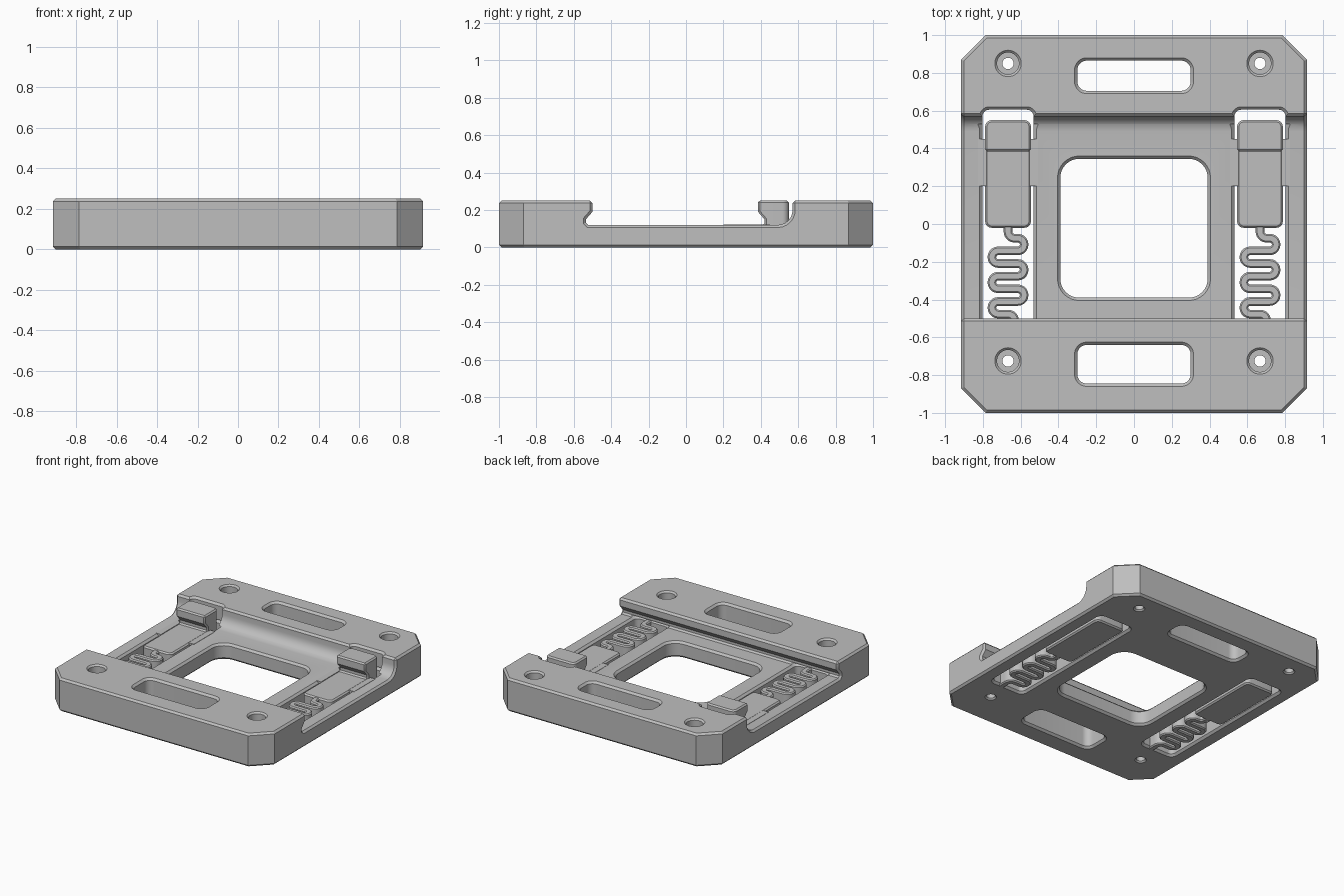
import bpy
import bmesh
from math import sin, cos, pi, radians
from mathutils import Vector

if "Cube" in bpy.data.objects:
    bpy.data.objects.remove(bpy.data.objects["Cube"], do_unlink=True)

grey = bpy.data.materials.new("plain_grey")
grey.use_nodes = True
colour = (0.52, 0.52, 0.52, 1)
grey.diffuse_color = colour
grey.node_tree.nodes["Principled BSDF"].inputs["Base Color"].default_value = colour

HEIGHT, FLOOR, CHAMFER = 0.25, 0.12, 0.015
CLIP_X = 0.667
parts = []


def loft(name, rings, keep=True):
    """Skin a stack of matching closed rings and cap both ends."""
    bm = bmesh.new()
    rows = [[bm.verts.new(p) for p in ring] for ring in rings]
    n = len(rows[0])
    for a, b in zip(rows, rows[1:]):
        for i in range(n):
            j = (i + 1) % n
            bm.faces.new((a[i], a[j], b[j], b[i]))
    bm.faces.new(rows[0][::-1])
    bm.faces.new(rows[-1])
    bmesh.ops.recalc_face_normals(bm, faces=bm.faces)
    mesh = bpy.data.meshes.new(name)
    bm.to_mesh(mesh)
    bm.free()
    mesh.materials.append(grey)
    obj = bpy.data.objects.new(name, mesh)
    bpy.context.collection.objects.link(obj)
    if keep:
        parts.append(obj)
    else:
        obj.hide_render = True
    return obj


def rounded(x0, x1, y0, y1, r, z, grow=0, steps=8):
    """Rounded rectangle ring at height z, grown outwards by an offset."""
    ring = []
    for q, (cx, cy) in enumerate([(x1 - r, y1 - r), (x0 + r, y1 - r),
                                  (x0 + r, y0 + r), (x1 - r, y0 + r)]):
        for k in range(steps + 1):
            a = (q + k / steps) * pi / 2
            ring.append((cx + (r + grow) * cos(a), cy + (r + grow) * sin(a), z))
    return ring


def prism(name, profile, x0, x1, keep=True):
    """Extrude a (y, z) profile along x."""
    return loft(name, [[(x, y, z) for y, z in profile] for x in (x0, x1)], keep)


def apply(obj, mod):
    bpy.context.view_layer.objects.active = obj
    bpy.ops.object.modifier_apply(modifier=mod.name)


def boolean(obj, cutter, operation="DIFFERENCE"):
    mod = obj.modifiers.new("cut", "BOOLEAN")
    mod.operation, mod.solver, mod.object = operation, "EXACT", cutter
    apply(obj, mod)
    bpy.data.objects.remove(cutter, do_unlink=True)


def chamfer(obj, width):
    mod = obj.modifiers.new("chamfer", "BEVEL")
    mod.width, mod.segments = width, 1
    mod.limit_method, mod.angle_limit = "ANGLE", radians(50)
    apply(obj, mod)


def flared(x0, x1, y0, y1, r, top):
    """Through cutter that chamfers the bottom rim and the rim at top."""
    levels = [(-0.01, 0.025), (CHAMFER, 0), (top - CHAMFER, 0), (top + 0.01, 0.025)]
    return loft("cutter", [rounded(x0, x1, y0, y1, r, z, g) for z, g in levels], False)


# Frame: plate with clipped corners
X, Y, C = 0.915, 1.0, 0.13
outline = [(X, C - Y), (X, Y - C), (X - C, Y), (C - X, Y),
           (-X, Y - C), (-X, C - Y), (C - X, -Y), (X - C, -Y)]
frame = loft("frame", [[(x, y, z) for x, y in outline] for z in (0, HEIGHT)])

# Channel across the frame: undercut front wall, filleted back wall
channel = [(-0.5, 0.4), (-0.5, 0.19), (-0.535, 0.15), (-0.535, 0.132), (-0.523, FLOOR)]
channel += [(0.49 + 0.08 * sin(k * pi / 12), 0.2 - 0.08 * cos(k * pi / 12)) for k in range(7)]
channel += [(0.57, 0.4)]
boolean(frame, prism("cutter", channel, -1.2, 1.2, False))
chamfer(frame, 0.014)

# Central window and the two hand slots
boolean(frame, flared(-0.39, 0.39, -0.39, 0.345, 0.1, FLOOR))
boolean(frame, flared(-0.3, 0.3, 0.705, 0.865, 0.05, HEIGHT))
boolean(frame, flared(-0.3, 0.3, -0.845, -0.64, 0.05, HEIGHT))

for side in (-1, 1):
    cx = side * CLIP_X
    # Counterbored screw holes
    for cy in (0.85, -0.725):
        levels = [(-0.01, 0.05), (0.01, 0.03), (0.13, 0.03), (0.13, 0.058),
                  (0.238, 0.058), (0.26, 0.08)]
        rings = [[(cx + r * cos(k * pi / 16), cy + r * sin(k * pi / 16), z)
                  for k in range(32)] for z, r in levels]
        boolean(frame, loft("cutter", rings, False))
    # Clip slot through the floor, and its notch in the back block
    boolean(frame, flared(cx - 0.135, cx + 0.135, -0.555, 0.605, 0.035, FLOOR))
    notch = [rounded(cx - 0.135, cx + 0.135, 0.3, 0.605, 0.035, z, g)
             for z, g in ((0.1, 0), (HEIGHT - CHAMFER, 0), (0.26, 0.025))]
    boolean(frame, loft("cutter", notch, False))

# Spring centre line: a serpentine between two short necks
PITCH, REACH, NECK = 0.067, 0.052, 0.035


def arc(cx, cy, r, start, end, steps=10):
    return [Vector((cx + r * cos(radians(start + (end - start) * k / steps)),
                    cy + r * sin(radians(start + (end - start) * k / steps))))
            for k in range(steps + 1)]


path = [Vector((0, 0.01))] + arc(NECK, -0.04, NECK, 180, 270)
for k in range(6):
    turn = 1 if k % 2 == 0 else -1
    path += arc(turn * REACH, -0.075 - (k + 0.5) * PITCH, PITCH / 2, 90, 90 - turn * 180)
path += arc(0, -0.075 - 6 * PITCH - NECK, NECK, 90, 0) + [Vector((NECK, -0.57))]

# Chamfered rectangular section of the spring wire (offset, z)
W, B, T = 0.023, 0.008, 0.115
section = [(-W, B), (B - W, 0), (W - B, 0), (W, B),
           (W, T - B), (W - B, T), (B - W, T), (-W, T - B)]

# Hook profile of the clip (y, z)
hook = [(-0.02, 0), (0.55, 0), (0.55, HEIGHT), (0.385, HEIGHT), (0.385, 0.19),
        (0.42, 0.15), (0.42, FLOOR), (-0.02, FLOOR)]

for side, label in ((1, "left"), (-1, "right")):
    cx = side * CLIP_X
    # Sliding clip with rounded corners
    clip = prism(label + "_clip", hook, cx - 0.2, cx + 0.2)
    plan = [rounded(cx - 0.121, cx + 0.121, -0.02, 0.55, 0.035, z) for z in (-0.1, 0.4)]
    boolean(clip, loft("cutter", plan, False), "INTERSECT")
    chamfer(clip, 0.01)

    # Guide ribs joining the clip to grooves in the slot walls
    for s in (-1, 1):
        rib = [(0.2, 0.03), (0.45, 0.03), (0.45, FLOOR + 0.002), (0.2, FLOOR + 0.002)]
        prism(label + "_guide_rib", rib, cx + s * 0.115, cx + s * 0.16)

    # Serpentine spring
    rings = []
    for i, p in enumerate(path):
        d = (path[min(i + 1, len(path) - 1)] - path[max(i - 1, 0)]).normalized()
        rings.append([(cx + p.x - d.y * o, p.y + d.x * o, z) for o, z in section])
    loft(label + "_spring", rings)

# Smooth curved walls while keeping hard edges
bpy.ops.object.select_all(action="DESELECT")
for obj in parts:
    obj.select_set(True)
bpy.context.view_layer.objects.active = frame
bpy.ops.object.shade_smooth_by_angle(angle=radians(30))
